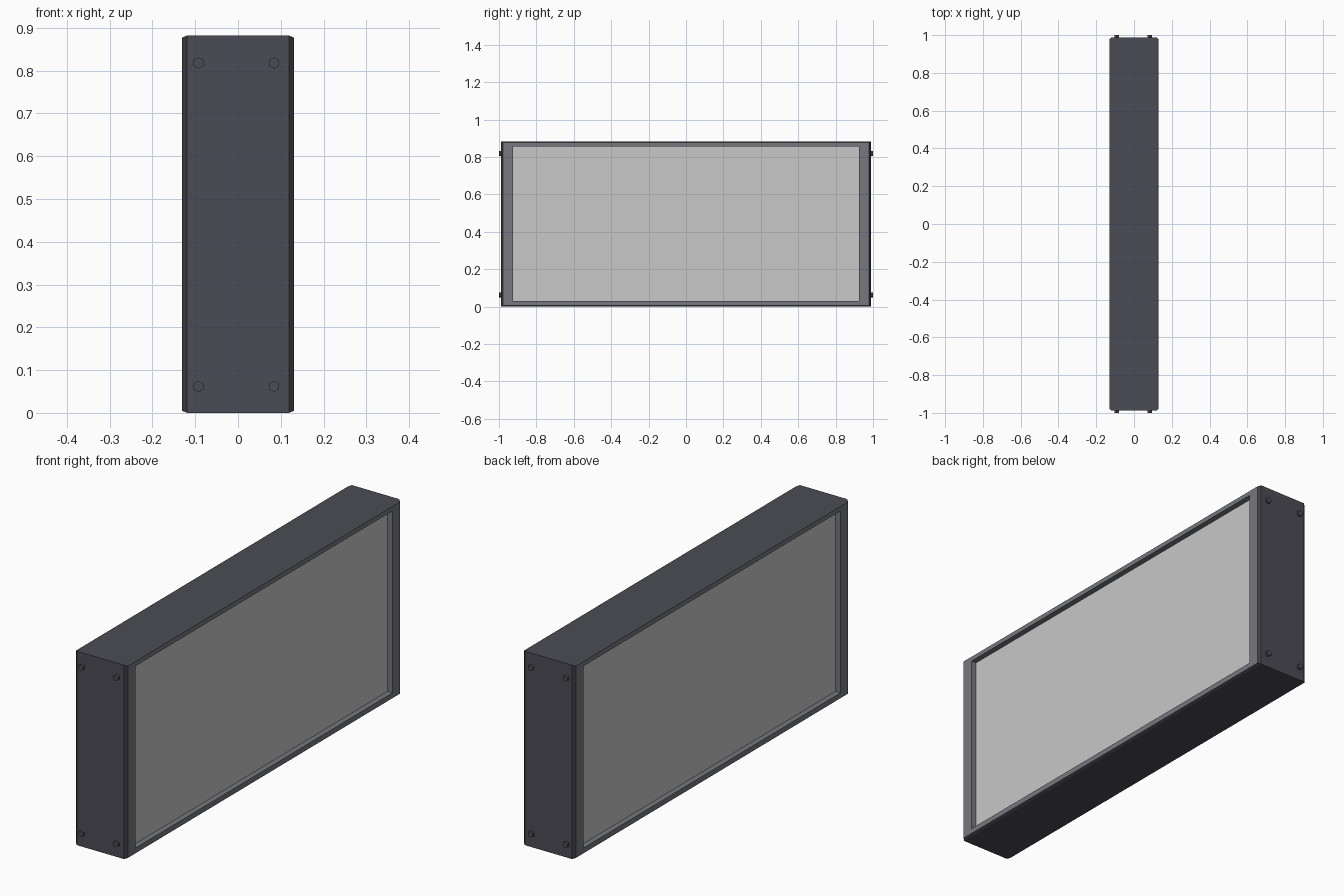
import bpy, bmesh, math
from mathutils import Matrix

if "Cube" in bpy.data.objects:
    bpy.data.objects.remove(bpy.data.objects["Cube"])

HX, HY, H = 0.131, 0.988, 0.882      # half thickness, half length, height
CX, CY, CZ = 0.012, 0.010, 0.005     # edge chamfer
OY, OZ0, OZ1 = 0.924, 0.029, 0.856   # opening
DEPTH = 0.025                        # recess of the panel


def mat(name, rgb):
    m = bpy.data.materials.new(name)
    m.diffuse_color = (*rgb, 1)
    m.use_nodes = True
    m.node_tree.nodes["Principled BSDF"].inputs["Base Color"].default_value = m.diffuse_color
    return m


shell_mat = mat("dark shell", (0.071, 0.071, 0.089))
edge_mat = mat("darker edge", (0.048, 0.048, 0.056))
frame_mat = mat("grey frame", (0.181, 0.188, 0.209))
panel_mat = mat("light panel", (0.578, 0.578, 0.578))


def finish(name, bm, *mats):
    me = bpy.data.meshes.new(name)
    bm.normal_update()
    bm.to_mesh(me)
    bm.free()
    for m in mats:
        me.materials.append(m)
    ob = bpy.data.objects.new(name, me)
    bpy.context.collection.objects.link(ob)
    return ob


def ring(bm, x, y, z0, z1):
    return [bm.verts.new((x, a, b)) for a, b in ((-y, z0), (y, z0), (y, z1), (-y, z1))]


def loft(bm, rings, mats=None):
    for k, (r, s) in enumerate(zip(rings, rings[1:])):
        for i in range(4):
            j = (i + 1) % 4
            f = bm.faces.new((r[i], r[j], s[j], s[i]))
            f.material_index = mats[k] if mats else 0


# Outer shell with chamfered rims
bm = bmesh.new()
loft(bm, [ring(bm, -HX, HY - CY, CZ, H - CZ),
          ring(bm, -HX + CX, HY, 0, H),
          ring(bm, HX - CX, HY, 0, H),
          ring(bm, HX, HY - CY, CZ, H - CZ)], (0, 0, 0))
for f in bm.faces:                   # end chamfers are darker, top and bottom match the shell
    n = f.normal
    f.normal_update()
    if abs(f.normal.x) > 0.1 and abs(f.normal.y) > 0.1:
        f.material_index = 1
finish("shell", bm, shell_mat, edge_mat)

# Face frames and recessed panels on both broad sides
for side, s in (("right", 1), ("left", -1)):
    bm = bmesh.new()
    loft(bm, [ring(bm, s * HX, HY - CY, CZ, H - CZ),
              ring(bm, s * HX, OY, OZ0, OZ1),
              ring(bm, s * (HX - DEPTH), OY, OZ0, OZ1)])
    if s < 0:
        bmesh.ops.reverse_faces(bm, faces=bm.faces[:])
    finish(side + "_frame", bm, frame_mat)

    bm = bmesh.new()
    f = bm.faces.new(ring(bm, s * (HX - DEPTH), OY, OZ0, OZ1))
    if s < 0:
        f.normal_flip()
    finish(side + "_panel", bm, panel_mat)

# Hexagonal bolts on both ends
bm = bmesh.new()
for sy in (-1, 1):
    for x in (-0.092, 0.084):
        for z in (0.062, 0.818):
            m = (Matrix.Translation((x, sy * (HY + 0.004), z))
                 @ Matrix.Rotation(math.pi / 2, 4, 'X'))
            bmesh.ops.create_cone(bm, cap_ends=True, segments=6, radius1=0.0135,
                                  radius2=0.0135, depth=0.016, matrix=m)
finish("end_bolts", bm, shell_mat)
